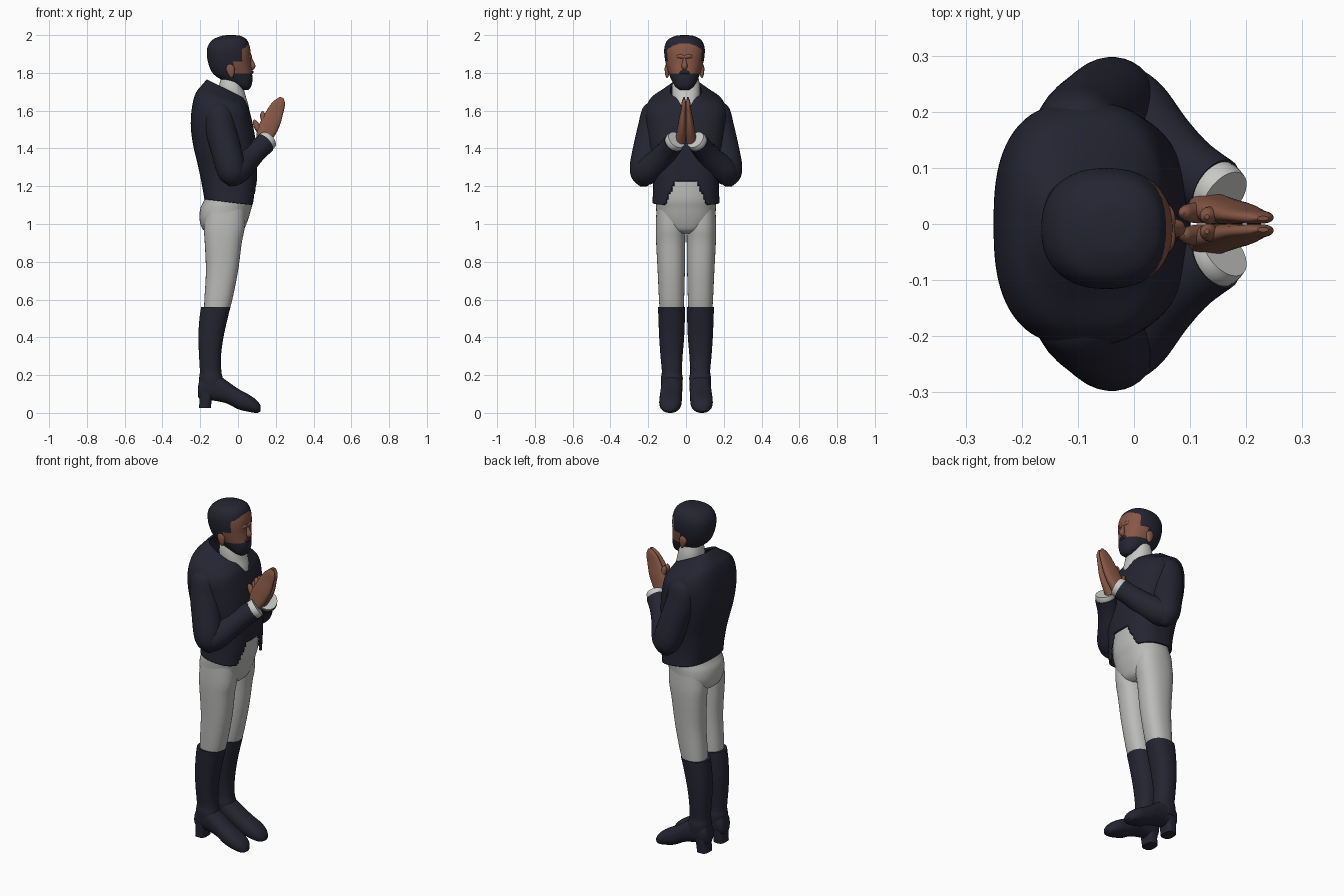
import bpy, bmesh, math
from mathutils import Vector


def material(name, rgb):
    m = bpy.data.materials.new(name)
    m.diffuse_color = (*rgb, 1)
    return m


NAVY = material("navy cloth", (0.018, 0.018, 0.032))
GREY = material("light grey cloth", (0.50, 0.50, 0.49))
WHITE = material("white linen", (0.58, 0.58, 0.56))
SKIN = material("brown skin", (0.24, 0.095, 0.06))


def dense(rows, k):
    """Catmull-Rom interpolation of a short table of rows."""
    out = []
    n = len(rows)
    for i in range(n - 1):
        p0, p1, p2, p3 = (rows[max(i - 1, 0)], rows[i], rows[i + 1], rows[min(i + 2, n - 1)])
        for s in range(k):
            t = s / k
            out.append([0.5 * (2 * b + (c - a) * t + (2 * a - 5 * b + 4 * c - d) * t * t
                               + (3 * b - a - 3 * c + d) * t ** 3)
                        for a, b, c, d in zip(p0, p1, p2, p3)])
    out.append(list(rows[-1]))
    return out


def unit_ring(sides, n):
    """Superellipse outline with radius 1."""
    f = lambda v: math.copysign(abs(v) ** (2 / n), v)
    angles = [2 * math.pi * i / sides for i in range(sides)]
    return [(f(math.cos(a)), f(math.sin(a))) for a in angles]


def skin_rings(name, rings, mats, mirror=False, keep=None, paint=None, shell=0):
    bm = bmesh.new()
    vs = [[bm.verts.new(p) for p in r] for r in rings]
    m = len(rings[0])
    for a, b in zip(vs, vs[1:]):
        for i in range(m):
            j = (i + 1) % m
            bm.faces.new((a[i], a[j], b[j], b[i]))
    if not shell:
        bm.faces.new(vs[0])
        bm.faces.new(vs[-1])
    bmesh.ops.recalc_face_normals(bm, faces=bm.faces)
    if keep:
        gone = [f for f in bm.faces if not keep(f.calc_center_median())]
        bmesh.ops.delete(bm, geom=gone, context='FACES')
    if paint:
        for f in bm.faces:
            f.material_index = paint(f.calc_center_median())
    me = bpy.data.meshes.new(name)
    bm.to_mesh(me)
    bm.free()
    for mat in mats:
        me.materials.append(mat)
    me.shade_smooth()
    me.set_sharp_from_angle(angle=math.radians(50))
    ob = bpy.data.objects.new(name, me)
    bpy.context.collection.objects.link(ob)
    if shell:
        s = ob.modifiers.new("thickness", 'SOLIDIFY')
        s.thickness, s.offset = shell, -1
    if mirror:
        mm = ob.modifiers.new("other side", 'MIRROR')
        mm.use_axis = (False, True, False)
        mm.use_mirror_merge = False
    return ob


def stack(name, rows, mats, n=2.3, sides=48, k=6, along_x=False, **kw):
    """Rows: position, low u, high u, low y, high y, tilt (u is x, or z for along_x)."""
    rows = [list(r) + [0] * (6 - len(r)) for r in rows]
    rings = []
    for h, u0, u1, y0, y1, tilt in dense(rows, k):
        a, b = (u1 - u0) / 2, (y1 - y0) / 2
        pts = []
        for cu, cv in unit_ring(sides, n):
            u, y, w = (u0 + u1) / 2 + a * cu, (y0 + y1) / 2 + b * cv, h + tilt * a * cu
            pts.append((w, y, u) if along_x else (u, y, w))
        rings.append(pts)
    return skin_rings(name, rings, mats, **kw)


def tube(name, rows, mats, ref=(0.66, 0.56, 0), n=2, sides=32, k=6, **kw):
    """Rows: x, y, z, radius along ref, radius across it."""
    d = dense([list(r) + [r[3]] * (5 - len(r)) for r in rows], k)
    rings = []
    for i, r in enumerate(d):
        t = (Vector(d[min(i + 1, len(d) - 1)][:3]) - Vector(d[max(i - 1, 0)][:3])).normalized()
        u = Vector(ref)
        u = (u - t * u.dot(t)).normalized()
        v = t.cross(u)
        rings.append([Vector(r[:3]) + u * r[3] * cu + v * r[4] * cv for cu, cv in unit_ring(sides, n)])
    return skin_rings(name, rings, mats, **kw)


def sym(rows):
    """Turn a half width into low and high y."""
    return [(r[0], r[1], r[2], -r[3], r[3], *r[4:]) for r in rows]


# Tailcoat body, with open collar and cut-away front
def coat_keep(c):
    if c.x > 0 and c.z < 1.22 and abs(c.y) < 0.06 + (1.22 - c.z) * 0.45:
        return False
    return not (c.x > -0.02 and c.z > 1.61 and abs(c.y) < (c.z - 1.6) * 0.7)


stack("jacket", sym([
    (1.115, -.178, .09, .178, -.12), (1.2, -.19, .10, .174), (1.3, -.21, .10, .18),
    (1.42, -.238, .095, .20), (1.52, -.25, .08, .212), (1.6, -.244, .065, .215, -.1),
    (1.655, -.225, .055, .19, -.25), (1.69, -.19, .045, .13, -.4), (1.715, -.165, .035, .085, -.5)]),
    [NAVY], n=2.7, sides=96, k=8, keep=coat_keep, shell=0.012)

# Cravat around the neck
stack("cravat", sym([(1.57, -.1, .062, .06), (1.63, -.1, .055, .066), (1.68, -.1, .04, .074),
                     (1.73, -.1, .028, .074), (1.775, -.09, .02, .066)]), [WHITE])

# Trousers: hips and legs
stack("trouser_hips", sym([(.95, -.14, .0, .05), (.97, -.185, .03, .11), (1.02, -.203, .052, .15),
                           (1.08, -.2, .07, .158), (1.14, -.175, .084, .158), (1.26, -.15, .085, .145)]),
      [GREY])
stack("trouser_leg", [(1.08, -.17, .04, .002, .156), (.98, -.18, .035, .003, .16), (.9, -.176, .02, .004, .158),
                      (.75, -.17, .0, .006, .15), (.6, -.178, -.03, .01, .143), (.53, -.18, -.05, .014, .138)],
      [GREY], mirror=True)

# Riding boots: shaft, foot and heel
stack("boot_shaft", [(.56, -.195, -.04, .006, .148), (.5, -.204, -.055, .006, .146), (.4, -.21, -.077, .01, .142),
                     (.3, -.206, -.09, .018, .135), (.22, -.202, -.088, .022, .128), (.18, -.206, -.08, .017, .133),
                     (.12, -.205, -.07, .024, .13)], [NAVY], mirror=True)
stack("boot_foot", [(-.213, .09, .13, .05, .1), (-.195, .07, .19, .03, .122), (-.13, .065, .215, .02, .13),
                    (-.06, .05, .17, .02, .135), (0, .02, .128, .022, .14), (.06, .005, .095, .025, .141),
                    (.1, 0, .066, .04, .128), (.12, .008, .038, .062, .108)],
      [NAVY], along_x=True, mirror=True)
stack("boot_heel", [(.025, -.208, -.143, .035, .12), (.06, -.204, -.14, .033, .122), (.11, -.205, -.13, .03, .124)],
      [NAVY], n=3, mirror=True)

# Sleeves and cuffs
tube("upper_sleeve", [(-.1, .145, 1.65, .03), (-.1, .155, 1.6, .075), (-.09, .175, 1.5, .082),
                      (-.065, .2, 1.4, .08), (-.04, .22, 1.3, .078), (-.03, .224, 1.24, .062),
                      (-.028, .224, 1.2, .02)], [NAVY], mirror=True)
tube("lower_sleeve", [(-.065, .24, 1.24, .02), (-.045, .232, 1.255, .055), (-.01, .205, 1.28, .072),
                      (.045, .143, 1.335, .066), (.095, .1, 1.385, .058), (.145, .065, 1.428, .056)],
     [NAVY], mirror=True)
tube("cuff", [(.135, .073, 1.42, .05), (.15, .06, 1.435, .053), (.162, .05, 1.446, .05)], [WHITE], mirror=True)

# Hands pressed together, with thumbs
tube("hand", [(.13, .03, 1.435, .028, .035), (.15, .024, 1.49, .024, .05), (.175, .02, 1.54, .02, .05),
              (.2, .0145, 1.6, .014, .042), (.221, .0115, 1.643, .011, .03), (.23, .01, 1.67, .004, .01)],
     [SKIN], ref=(0, 1, 0), n=2.5, mirror=True)
tube("thumb", [(.16, .018, 1.5, .017), (.138, .016, 1.55, .016), (.131, .014, 1.58, .014),
               (.13, .013, 1.597, .004)], [SKIN], ref=(0, 1, 0), sides=16, mirror=True)
tube("thumb_base", [(.14, .02, 1.47, .02), (.105, .02, 1.51, .018), (.09, .02, 1.54, .012),
                    (.086, .02, 1.552, .003)], [SKIN], ref=(0, 1, 0), sides=16, mirror=True)


# Head, painted as face, hair and beard by position
def head_paint(c):
    y = c.y + .008
    face = 1.797 < c.z < 1.957 - 4 * y * y and c.x > (.02 if c.z > 1.86 else -.025)
    return 0 if face else 1


stack("head", [(z, xb, xf, -.008 - h, -.008 + h) for z, xb, xf, h in (
    (1.71, .015, .055, .025), (1.73, -.02, .07, .05), (1.765, -.09, .077, .07), (1.8, -.135, .074, .084),
    (1.85, -.157, .069, .099), (1.9, -.165, .068, .107), (1.94, -.16, .062, .105), (1.975, -.135, .047, .088),
    (1.995, -.09, .015, .05), (2.0, -.06, -.02, .015))],
    [SKIN, NAVY], sides=96, k=10, paint=head_paint)

# Nose, brow and ears
tube("nose", [(.062, -.008, 1.89, .006), (.072, -.008, 1.86, .01), (.076, -.008, 1.835, .016),
              (.068, -.008, 1.818, .008)], [SKIN], ref=(1, 0, 0), sides=20)
tube("brow", [(.045, -.062, 1.878, .004), (.06, -.035, 1.888, .012), (.063, -.008, 1.884, .01),
              (.06, .019, 1.888, .012), (.045, .046, 1.878, .004)], [SKIN], ref=(0, 0, 1), sides=16)
tube("moustache", [(.05, -.05, 1.79, .004), (.068, -.026, 1.801, .009), (.073, -.008, 1.805, .009),
                   (.068, .01, 1.801, .009), (.05, .034, 1.79, .004)], [NAVY], ref=(0, 0, 1), sides=16)
for side, y in (("left", .084), ("right", -.1)):
    tube(side + "_ear", [(-.032, y, 1.775, .004, .005), (-.035, y, 1.79, .01, .015), (-.04, y, 1.82, .013, .023),
                         (-.042, y, 1.84, .01, .016), (-.042, y, 1.849, .003, .005)],
         [SKIN], ref=(0, 1, 0), sides=20)
